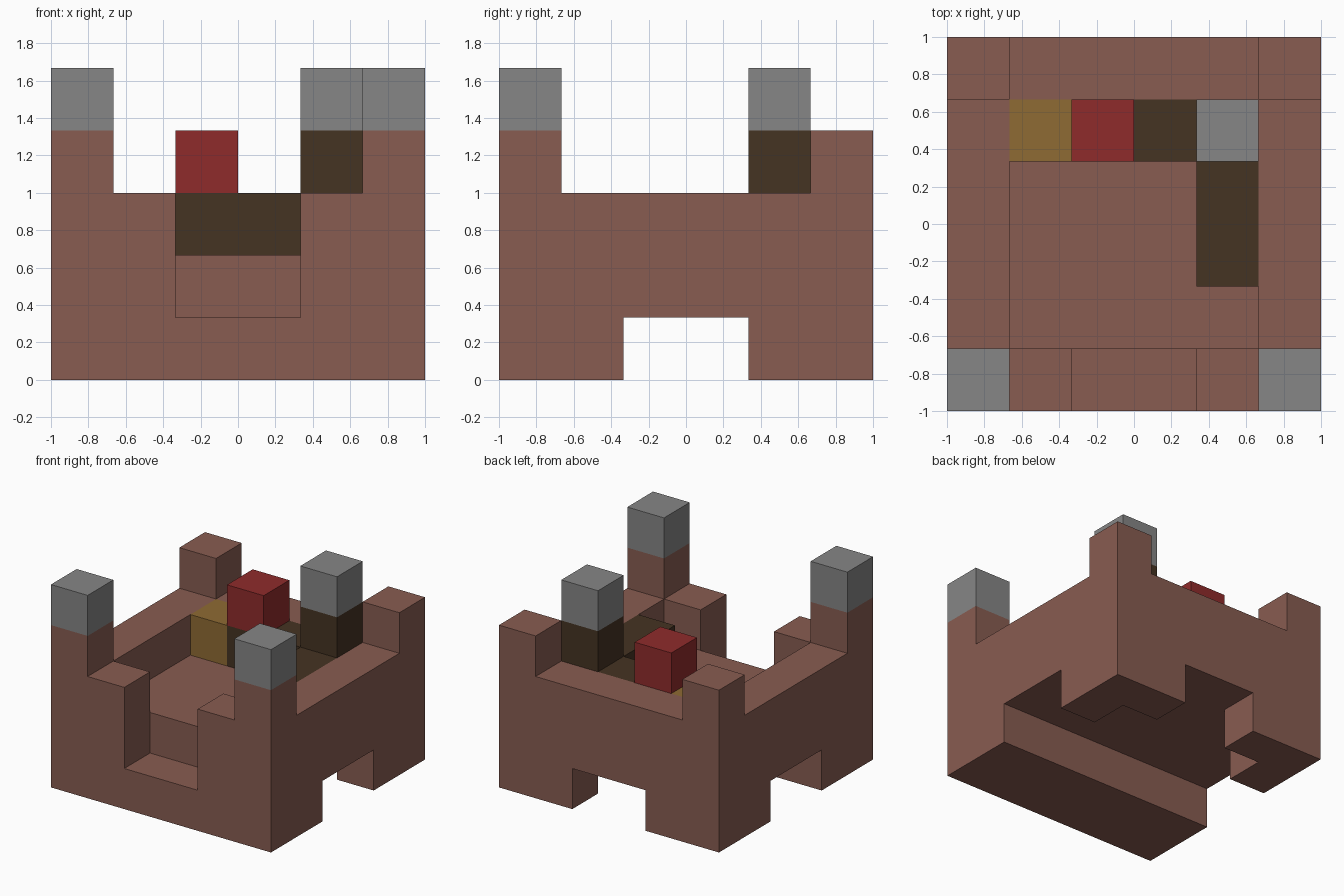
import bpy
import bmesh
from mathutils import Vector

if "Cube" in bpy.data.objects:
    bpy.data.objects.remove(bpy.data.objects["Cube"], do_unlink=True)

UNIT = 1 / 3  # edge of one building block


def material(name, rgb):
    """Flat material from 0-255 display values."""
    linear = [((c / 255 + 0.055) / 1.055) ** 2.4 for c in rgb] + [1]
    mat = bpy.data.materials.new(name)
    mat.use_nodes = True
    mat.diffuse_color = linear
    shader = mat.node_tree.nodes["Principled BSDF"]
    shader.inputs["Base Color"].default_value = linear
    shader.inputs["Roughness"].default_value = 0.9
    return mat


brick = material("brick brown", (136, 92, 81))
stone = material("stone grey", (134, 134, 134))
wood = material("dark wood", (69, 51, 34))
red = material("red", (143, 43, 43))
gold = material("gold", (143, 107, 51))


def block(name, mat, x, y, z):
    """Box spanning the given (low, high) ranges, in blocks."""
    low = Vector((x[0], y[0], z[0])) * UNIT
    high = Vector((x[1], y[1], z[1])) * UNIT
    mesh = bpy.data.meshes.new(name)
    bm = bmesh.new()
    bmesh.ops.create_cube(bm, size=1)
    bmesh.ops.scale(bm, vec=high - low, verts=bm.verts)
    bm.to_mesh(mesh)
    bm.free()
    mesh.materials.append(mat)
    obj = bpy.data.objects.new(name, mesh)
    obj.location = (low + high) / 2
    bpy.context.collection.objects.link(obj)


def pair(name, mat, x, y, z):
    """The same box on the left and, mirrored, on the right."""
    block("left_" + name, mat, x, y, z)
    block("right_" + name, mat, (-x[1], -x[0]), y, z)


# Base, courtyard floor and legs with notched inner corners
block("front_base", brick, (-3, 3), (-3, -1), (0, 1))
block("courtyard_floor", brick, (-2, 2), (-2, 2), (1, 2))
pair("back_leg", brick, (2, 3), (1, 3), (0, 1))
pair("back_leg_return", brick, (1, 2), (2, 3), (0, 1))

# Walls, with a gateway in the front
pair("front_wall", brick, (1, 3), (-3, -2), (1, 3))
pair("side_wall", brick, (2, 3), (-2, 2), (1, 3))
block("back_wall", brick, (-3, 3), (2, 3), (1, 3))

# Corner towers
pair("front_tower", brick, (2, 3), (-3, -2), (3, 4))
pair("front_tower_cap", stone, (2, 3), (-3, -2), (4, 5))
pair("back_tower", brick, (2, 3), (2, 3), (3, 4))

# Courtyard furnishings
block("back_platform", wood, (-1, 2), (1, 2), (2, 3))
block("side_platform", wood, (1, 2), (-1, 1), (2, 3))
block("lookout_post", wood, (1, 2), (1, 2), (3, 4))
block("lookout_cap", stone, (1, 2), (1, 2), (4, 5))
block("red_block", red, (-1, 0), (1, 2), (3, 4))
block("gold_block", gold, (-2, -1), (1, 2), (2, 3))
